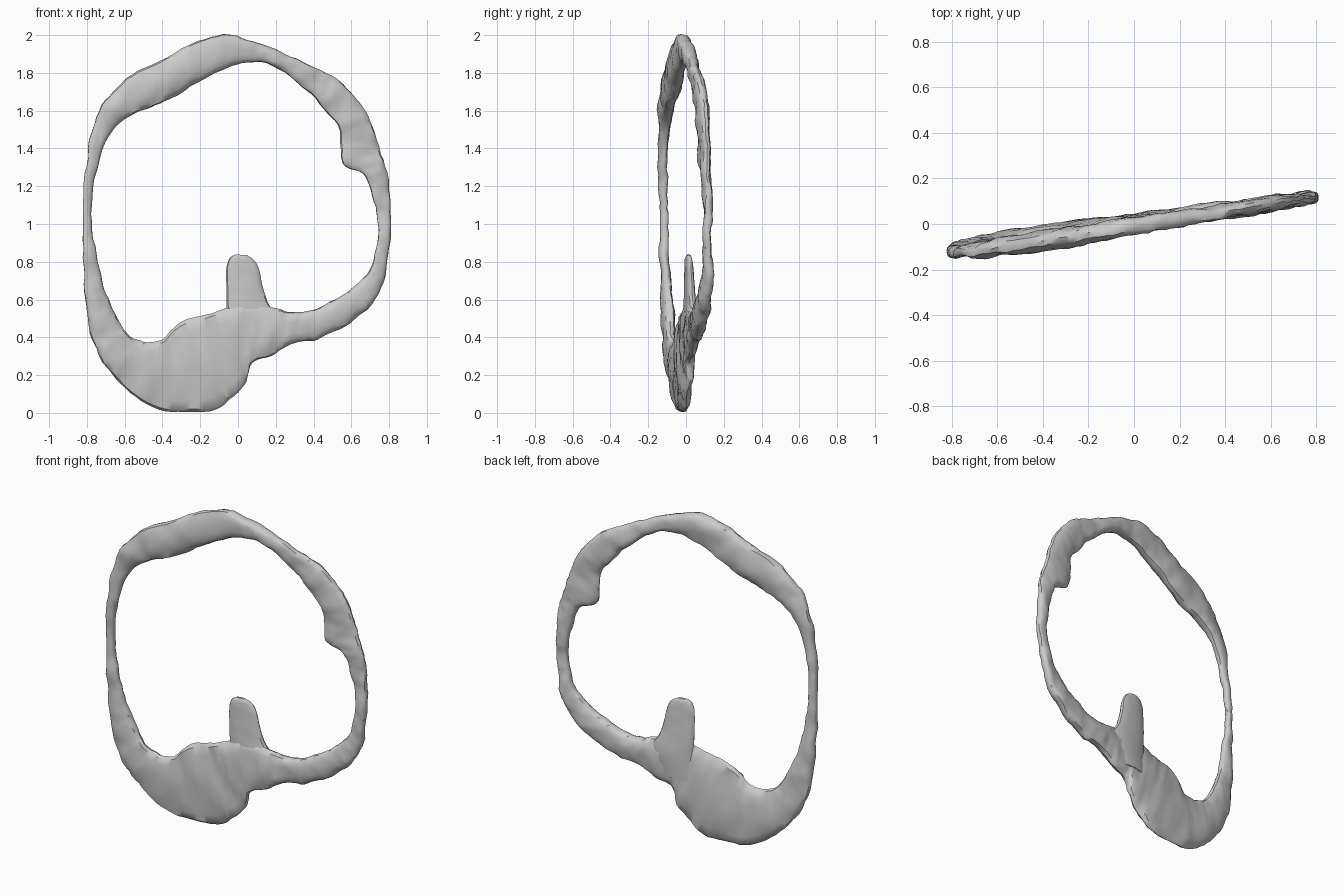
import bpy, bmesh, math
from mathutils import Vector, noise

if "Cube" in bpy.data.objects:
    bpy.data.objects.remove(bpy.data.objects["Cube"])

SLOPE = 0.148   # the whole piece lies in a plane swung slightly about z
LEAN = 0.022    # left half leans forward towards the top


def plane_y(x, z):
    return SLOPE * x + LEAN * (1 - z) * min(max(0.6 - x, 0), 1)


def catmull(p, t):
    a, b, c, d = p
    return [0.5 * (2 * b[i] + (c[i] - a[i]) * t + (2 * a[i] - 5 * b[i] + 4 * c[i] - d[i]) * t * t
            + (3 * b[i] - a[i] - 3 * c[i] + d[i]) * t ** 3) for i in range(len(b))]


def loft(name, stations, closed, steps, sides=16, rough=0.0, power=0.7, shift=0.0):
    """Stations: edge A (x, z), edge B (x, z), half thickness in y."""
    n = len(stations)
    rows = []
    for i in range(n if closed else n - 1):
        idx = [i - 1, i, i + 1, i + 2]
        idx = [k % n if closed else min(max(k, 0), n - 1) for k in idx]
        for s in range(steps):
            rows.append(catmull([stations[k] for k in idx], s / steps))
    if not closed:
        rows.append(stations[-1])
    bm = bmesh.new()
    rings = []
    for ax, az, bx, bz, th in rows:
        ring = []
        for k in range(sides):
            a = 2 * math.pi * k / sides
            u = 0.5 - 0.5 * math.cos(a)
            v = math.copysign(abs(math.sin(a)) ** power, math.sin(a))
            x, z = ax + (bx - ax) * u, az + (bz - az) * u
            p = Vector((x, plane_y(x, z) + shift + th * v, z))
            if rough:
                q = noise.noise_vector(p * 9) + 0.6 * noise.noise_vector(p * 23)
                p += Vector((q.x * 0.7, q.y, q.z * 0.7)) * rough
            p.z = max(p.z, 0)
            ring.append(bm.verts.new(p))
        rings.append(ring)
    m = len(rings)
    for i in range(m if closed else m - 1):
        r0, r1 = rings[i], rings[(i + 1) % m]
        for k in range(sides):
            j = (k + 1) % sides
            bm.faces.new((r0[k], r0[j], r1[j], r1[k]))
    if not closed:
        bm.faces.new(rings[0])
        bm.faces.new(rings[-1])
    bmesh.ops.recalc_face_normals(bm, faces=bm.faces)
    mesh = bpy.data.meshes.new(name)
    bm.to_mesh(mesh)
    bm.free()
    ob = bpy.data.objects.new(name, mesh)
    bpy.context.collection.objects.link(ob)
    bpy.ops.object.select_all(action='DESELECT')
    ob.select_set(True)
    bpy.context.view_layer.objects.active = ob
    bpy.ops.object.shade_smooth_by_angle(angle=math.radians(40))
    return ob


# Irregular hoop with the broad plate at the lower left: outer edge, inner edge, half thickness
hoop = [
    (-0.03, 2.00, 0.02, 1.85, .04), (0.20, 1.92, 0.18, 1.84, .035),
    (0.40, 1.83, 0.36, 1.71, .03), (0.54, 1.75, 0.47, 1.59, .03),
    (0.68, 1.59, 0.54, 1.50, .032), (0.75, 1.40, 0.55, 1.32, .03),
    (0.785, 1.27, 0.67, 1.25, .026), (0.81, 1.06, 0.735, 1.04, .024),
    (0.80, 0.85, 0.73, 0.87, .026), (0.75, 0.64, 0.68, 0.73, .028),
    (0.63, 0.50, 0.55, 0.62, .035), (0.44, 0.40, 0.40, 0.55, .038),
    (0.29, 0.37, 0.28, 0.535, .038), (0.17, 0.30, 0.18, 0.56, .036),
    (0.07, 0.26, 0.06, 0.58, .033), (0.04, 0.16, -0.07, 0.55, .032),
    (-0.04, 0.07, -0.18, 0.52, .034), (-0.15, 0.01, -0.32, 0.47, .036),
    (-0.42, 0.02, -0.41, 0.38, .036), (-0.65, 0.18, -0.55, 0.39, .036),
    (-0.76, 0.37, -0.64, 0.50, .036), (-0.81, 0.60, -0.71, 0.66, .03),
    (-0.82, 0.95, -0.77, 0.95, .022), (-0.815, 1.23, -0.765, 1.21, .022),
    (-0.75, 1.57, -0.69, 1.46, .03), (-0.60, 1.76, -0.56, 1.58, .042),
    (-0.40, 1.87, -0.36, 1.66, .044), (-0.20, 1.97, -0.19, 1.76, .044),
]
loft("hoop", hoop, True, 8, rough=0.012)

# Upright tongue rising from the plate into the opening
tongue = [
    (-0.06, 0.34, 0.13, 0.34, .025), (-0.06, 0.50, 0.20, 0.50, .032),
    (-0.06, 0.60, 0.155, 0.59, .028), (-0.062, 0.69, 0.128, 0.68, .024),
    (-0.062, 0.77, 0.11, 0.76, .02), (-0.045, 0.82, 0.085, 0.81, .016),
    (-0.015, 0.838, 0.045, 0.835, .008),
]
loft("tongue", tongue, False, 4, rough=0.004, shift=0.01)
